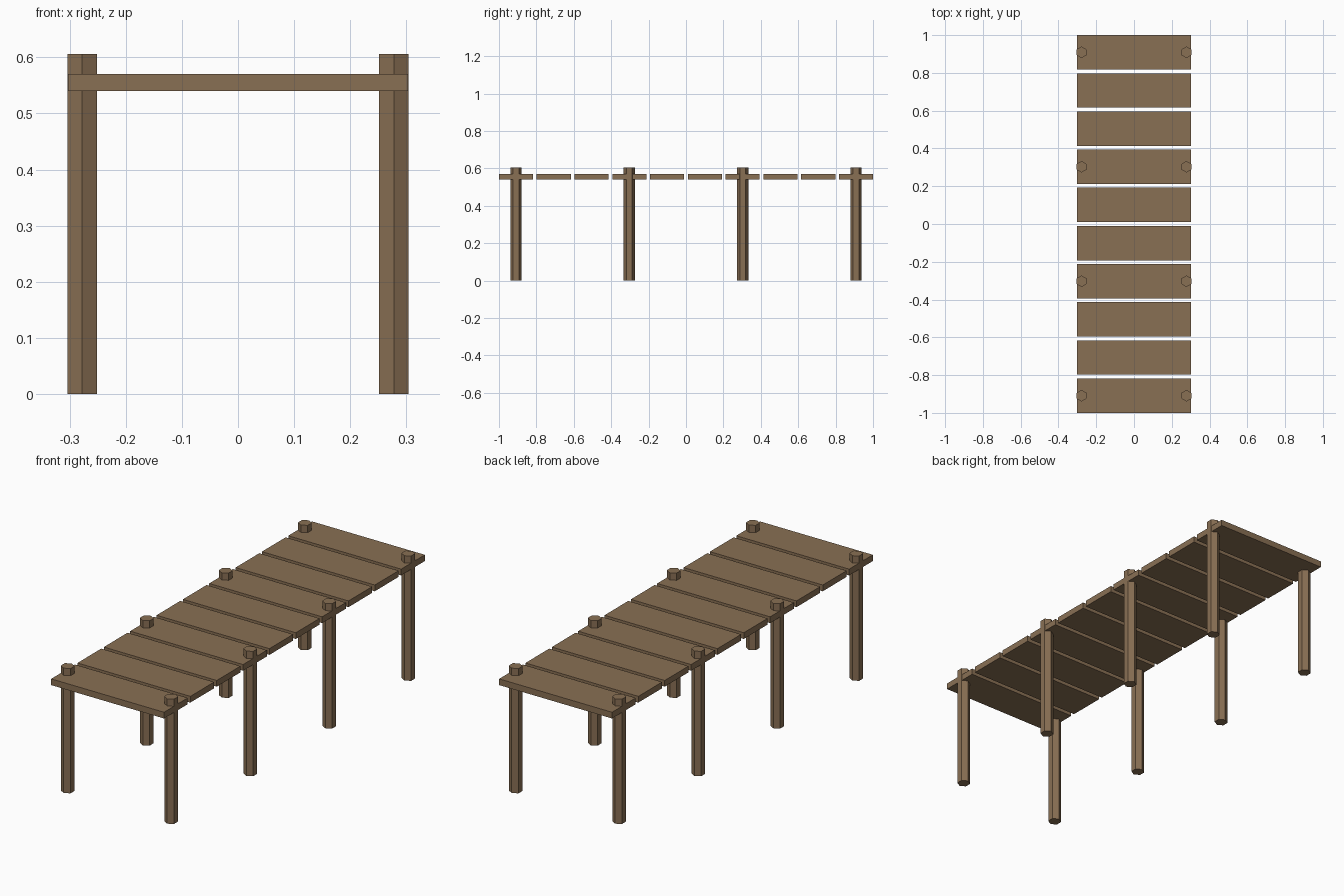
import bpy
import math

cube = bpy.data.objects.get("Cube")
if cube:
    bpy.data.objects.remove(cube, do_unlink=True)

# Weathered wood colour
wood = bpy.data.materials.new("brown_wood")
wood.use_nodes = True
colour = (0.25, 0.16, 0.088, 1.0)
wood.diffuse_color = colour
wood.node_tree.nodes["Principled BSDF"].inputs["Base Color"].default_value = colour

PLANKS = 10
PITCH = 2 / 9.9
PLANK_SIZE = (0.606, 0.9 * PITCH, 0.0303)
DECK_Z = 0.5556
POST_HEIGHT = 0.606
POST_RADIUS = 0.0303
POST_X = 0.2778


def finish(name):
    obj = bpy.context.object
    obj.name = name
    obj.data.materials.append(wood)
    return obj


# Deck planks, laid with narrow gaps
for i in range(PLANKS):
    y = (i - (PLANKS - 1) / 2) * PITCH
    bpy.ops.mesh.primitive_cube_add(size=1, location=(0, y, DECK_Z))
    plank = finish(f"deck_plank_{i + 1}")
    plank.scale = PLANK_SIZE

# Hexagonal posts, in pairs under every third plank, rising through the deck
for row in range(4):
    y = (row * 3 - (PLANKS - 1) / 2) * PITCH
    for side, name in ((1, "left"), (-1, "right")):
        bpy.ops.mesh.primitive_cylinder_add(
            vertices=6, radius=POST_RADIUS, depth=POST_HEIGHT,
            location=(side * POST_X, y, POST_HEIGHT / 2))
        finish(f"{name}_post_{row + 1}")
